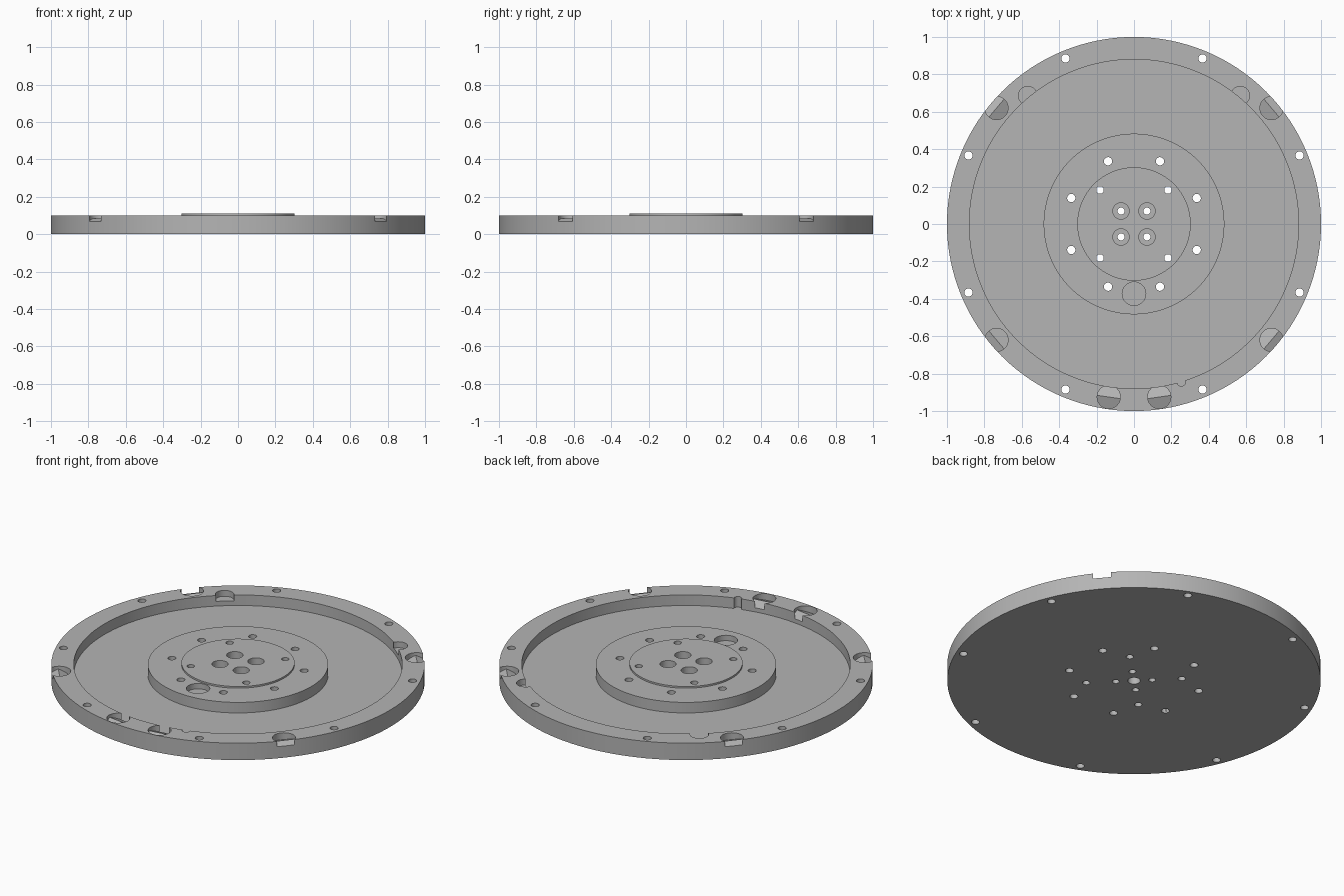
import bpy, bmesh, math
from math import pi, cos, sin, hypot, atan2

cube = bpy.data.objects.get("Cube")
if cube:
    bpy.data.objects.remove(cube, do_unlink=True)

grey = bpy.data.materials.new("plain grey")
grey.use_nodes = True
grey.diffuse_color = (0.46, 0.46, 0.46, 1)
grey.node_tree.nodes["Principled BSDF"].inputs["Base Color"].default_value = (0.46, 0.46, 0.46, 1)

TOP, FLOOR, ABOVE, BELOW = 0.1, 0.0375, 0.2, -0.1


def make_object(name, bm):
    bmesh.ops.recalc_face_normals(bm, faces=bm.faces)
    mesh = bpy.data.meshes.new(name)
    bm.to_mesh(mesh)
    bm.free()
    mesh.materials.append(grey)
    obj = bpy.data.objects.new(name, mesh)
    bpy.context.collection.objects.link(obj)
    return obj


def add_plug(bm, x, y, radius, low, high=ABOVE, slope=0.0, n=32):
    """Round plug whose underside falls away on both sides of a tangential ridge."""
    turn = atan2(y, x)
    lower, upper = [], []
    for i in range(n):
        a = 2 * pi * i / n
        px, py = x + radius * cos(a + turn), y + radius * sin(a + turn)
        lower.append(bm.verts.new((px, py, low - slope * abs(radius * cos(a)))))
        upper.append(bm.verts.new((px, py, high)))
    for i in range(n):
        j = (i + 1) % n
        bm.faces.new((lower[i], lower[j], upper[j], upper[i]))
    bm.faces.new(upper)
    q = n // 4
    if slope:
        bm.faces.new(lower[q:3 * q + 1])
        bm.faces.new(lower[3 * q:] + lower[:q + 1])
    else:
        bm.faces.new(lower)


def add_ring(bm, count, ring_radius, radius, low):
    for i in range(count):
        a = 2 * pi * (i + 0.5) / count
        add_plug(bm, ring_radius * cos(a), ring_radius * sin(a), radius, low, n=24)


# Turned plate: rim, recess, hub and raised centre
profile = [(0, 0), (1, 0), (1, TOP), (0.88, TOP), (0.88, FLOOR), (0.483, FLOOR),
           (0.483, TOP), (0.303, TOP), (0.303, 0.11), (0, 0.11)]
bm = bmesh.new()
verts = [bm.verts.new((r, 0, z)) for r, z in profile]
edges = [bm.edges.new(pair) for pair in zip(verts, verts[1:])]
bmesh.ops.spin(bm, geom=verts + edges, cent=(0, 0, 0), axis=(0, 0, 1),
               angle=2 * pi, steps=128)
bmesh.ops.remove_doubles(bm, verts=bm.verts, dist=1e-4)
plate = make_object("base_plate", bm)

# Screw holes through the plate, and a blind hole under the centre
bm = bmesh.new()
add_ring(bm, 8, 0.958, 0.022, BELOW)
add_ring(bm, 8, 0.363, 0.022, BELOW)
add_ring(bm, 4, 0.257, 0.02, BELOW)
add_ring(bm, 4, 0.098, 0.019, BELOW)
add_plug(bm, 0, 0, 0.034, BELOW, 0.05)
holes = make_object("hole_cutter", bm)

# Counterbores, ridged rim pockets, side pockets, hub pocket and key notch
bm = bmesh.new()
add_ring(bm, 4, 0.098, 0.044, 0.05)
for side in (-1, 1):
    for y in (-0.62, 0.62):
        add_plug(bm, side * 0.735, y, 0.062, 0.084, slope=0.4)
    add_plug(bm, side * 0.135, -0.925, 0.062, 0.084, slope=0.4)
    add_plug(bm, side * 0.568, 0.686, 0.05, 0.065)
add_plug(bm, 0, -0.373, 0.063, 0.068)
add_plug(bm, 0.253, -0.845, 0.022, FLOOR)
pockets = make_object("pocket_cutter", bm)

for cutter in (holes, pockets):
    cutter.hide_render = True
    mod = plate.modifiers.new(cutter.name, "BOOLEAN")
    mod.operation = "DIFFERENCE"
    mod.solver = "EXACT"
    mod.object = cutter

# Apply the cuts and discard the cutters
depsgraph = bpy.context.evaluated_depsgraph_get()
cut_mesh = bpy.data.meshes.new_from_object(plate.evaluated_get(depsgraph))
plate.modifiers.clear()
plate.data = cut_mesh
for cutter in (holes, pockets):
    bpy.data.objects.remove(cutter, do_unlink=True)

cut_mesh.materials.clear()
cut_mesh.materials.append(grey)
for poly in cut_mesh.polygons:
    poly.material_index = 0

bpy.ops.object.select_all(action="DESELECT")
plate.select_set(True)
bpy.context.view_layer.objects.active = plate
bpy.ops.object.shade_smooth_by_angle(angle=math.radians(20))
